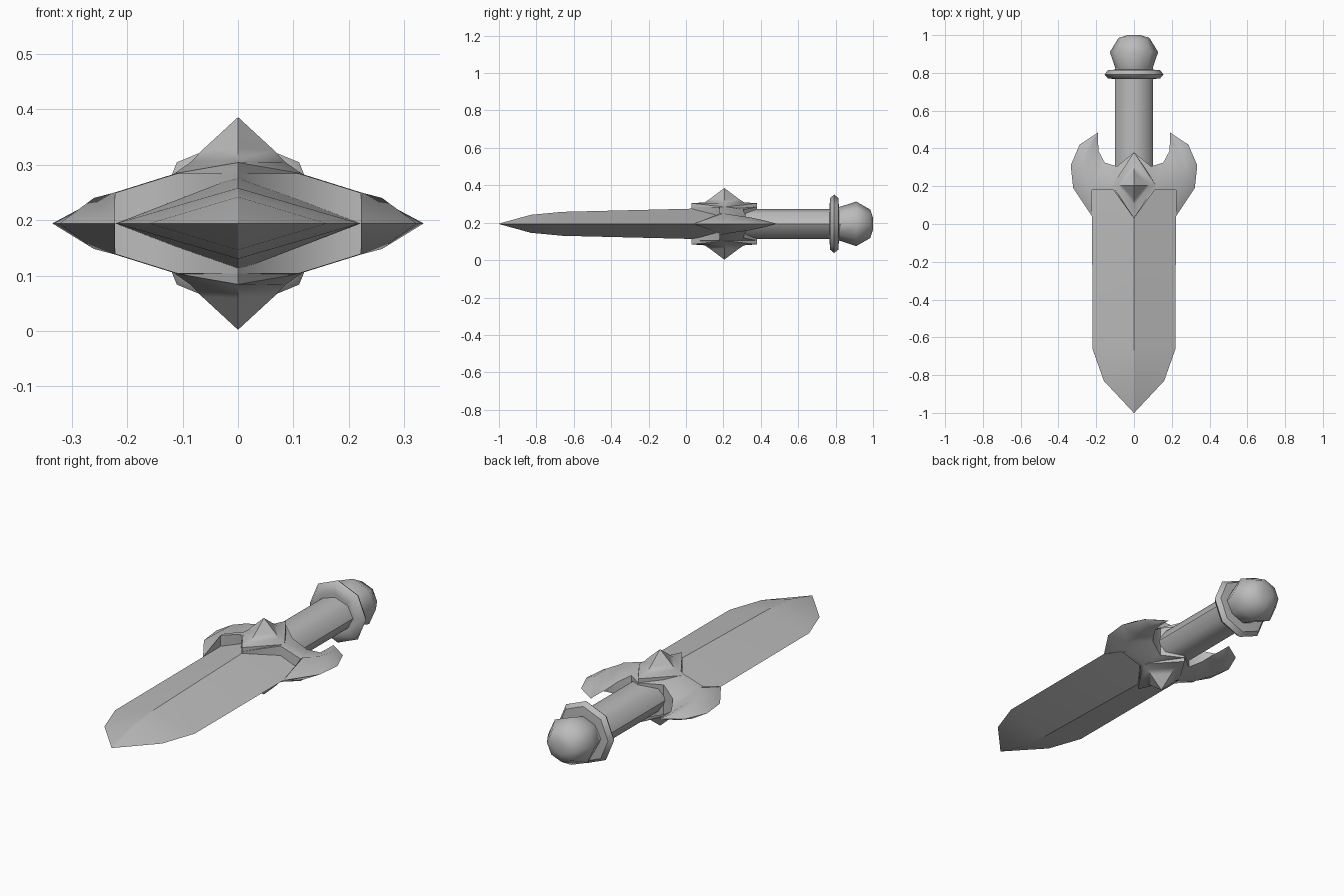
import bpy, bmesh, math
from mathutils import Vector

cube = bpy.data.objects.get("Cube")
if cube:
    bpy.data.objects.remove(cube, do_unlink=True)

MID = 0.194  # height of the sword's long axis

steel = bpy.data.materials.new("grey steel")
steel.use_nodes = True
GREY = (0.5, 0.5, 0.5, 1)
steel.diffuse_color = GREY
steel.node_tree.nodes["Principled BSDF"].inputs["Base Color"].default_value = GREY


def loft(name, rings, angle, mirror=False):
    """Skin matching closed rings of points; mirrored parts stay open at x = 0."""
    bm = bmesh.new()
    loops = [[bm.verts.new(Vector(p) + Vector((0, 0, MID))) for p in r] for r in rings]
    n = len(rings[0])
    for a, b in zip(loops, loops[1:]):
        for i in range(n):
            j = (i + 1) % n
            bm.faces.new((a[i], a[j], b[j], b[i]))
    if not mirror:
        bm.faces.new(loops[0])
    bm.faces.new(loops[-1])
    if mirror:
        geom = bm.verts[:] + bm.edges[:] + bm.faces[:]
        bmesh.ops.mirror(bm, geom=geom, axis='X', merge_dist=0.0005)
    bmesh.ops.remove_doubles(bm, verts=bm.verts[:], dist=0.0005)
    bmesh.ops.recalc_face_normals(bm, faces=bm.faces[:])
    mesh = bpy.data.meshes.new(name)
    bm.to_mesh(mesh)
    bm.free()
    mesh.materials.append(steel)
    ob = bpy.data.objects.new(name, mesh)
    bpy.context.collection.objects.link(ob)
    bpy.ops.object.select_all(action='DESELECT')
    ob.select_set(True)
    bpy.context.view_layer.objects.active = ob
    bpy.ops.object.shade_smooth_by_angle(angle=math.radians(angle))
    return ob


def turned(name, profile, flat=1.0, sides=8):
    """Eight-sided turned part along y from (y, radius) pairs."""
    turn = [2 * math.pi * i / sides for i in range(sides)]
    return loft(name, [[(r * math.cos(t), y, flat * r * math.sin(t)) for t in turn]
                       for y, r in profile], 50)


def diamond(y, w, h):
    return [(w, y, 0), (0, y, h), (-w, y, 0), (0, y, -h)]


# Blade: diamond section tapering to the tip
loft("blade", [diamond(0.2, 0.222, 0.085), diamond(-0.66, 0.22, 0.064),
               diamond(-0.83, 0.16, 0.048), diamond(-1, 0.001, 0.001)], 30)

# Grip, collar and pommel
turned("grip", [(0.22, 0.1), (0.83, 0.1)], 0.8)
turned("collar", [(0.768, 0.1), (0.77, 0.138), (0.792, 0.156), (0.815, 0.138), (0.817, 0.1)])
turned("pommel", [(0.815, 0.095), (0.91, 0.128), (0.985, 0.082), (1.0, 0.035)], 0.93)

# Crossguard: front edge, ridge and back edge as (x, y, half height)
stations = [
    ((0, 0.03, 0.09), (0, 0.2, 0.11), (0, 0.38, 0.09)),
    ((0.11, 0.18, 0.09), (0.11, 0.21, 0.091), (0.09, 0.305, 0.075)),
    ((0.222, 0.18, 0.055), (0.222, 0.2, 0.056), (0.155, 0.325, 0.03)),
    ((0.222, 0.04, 0), (0.222, 0.2, 0.056), (0.155, 0.325, 0.03)),
    ((0.322, 0.19, 0), (0.26, 0.26, 0.046), (0.187, 0.385, 0)),
    ((0.335, 0.31, 0), (0.268, 0.335, 0.036), (0.19, 0.43, 0)),
    ((0.288, 0.42, 0), (0.245, 0.41, 0.02), (0.19, 0.46, 0)),
    ((0.191, 0.484, 0), (0.19, 0.484, 0.001), (0.19, 0.483, 0)),
]
rings = []
for front, ridge, back in stations:
    top = [front, ridge, back]
    rings.append(top + [(x, y, -z) for x, y, z in reversed(top)])
loft("crossguard", rings, 55, mirror=True)

# Pointed studs above and below the guard
for name, s in (("upper_stud", 1), ("lower_stud", -1)):
    def plate(w, l, edge, ridge):
        return [(w, 0.205, s * edge), (0, 0.205 + l, s * ridge),
                (-w, 0.205, s * edge), (0, 0.205 - l, s * ridge)]
    loft(name, [plate(0.12, 0.175, 0.07, 0.08), plate(0.115, 0.175, 0.09, 0.11),
                plate(0.085, 0.105, 0.111, 0.115), plate(0.065, 0.075, 0.132, 0.135),
                plate(0.001, 0.001, 0.191, 0.191)], 50)
